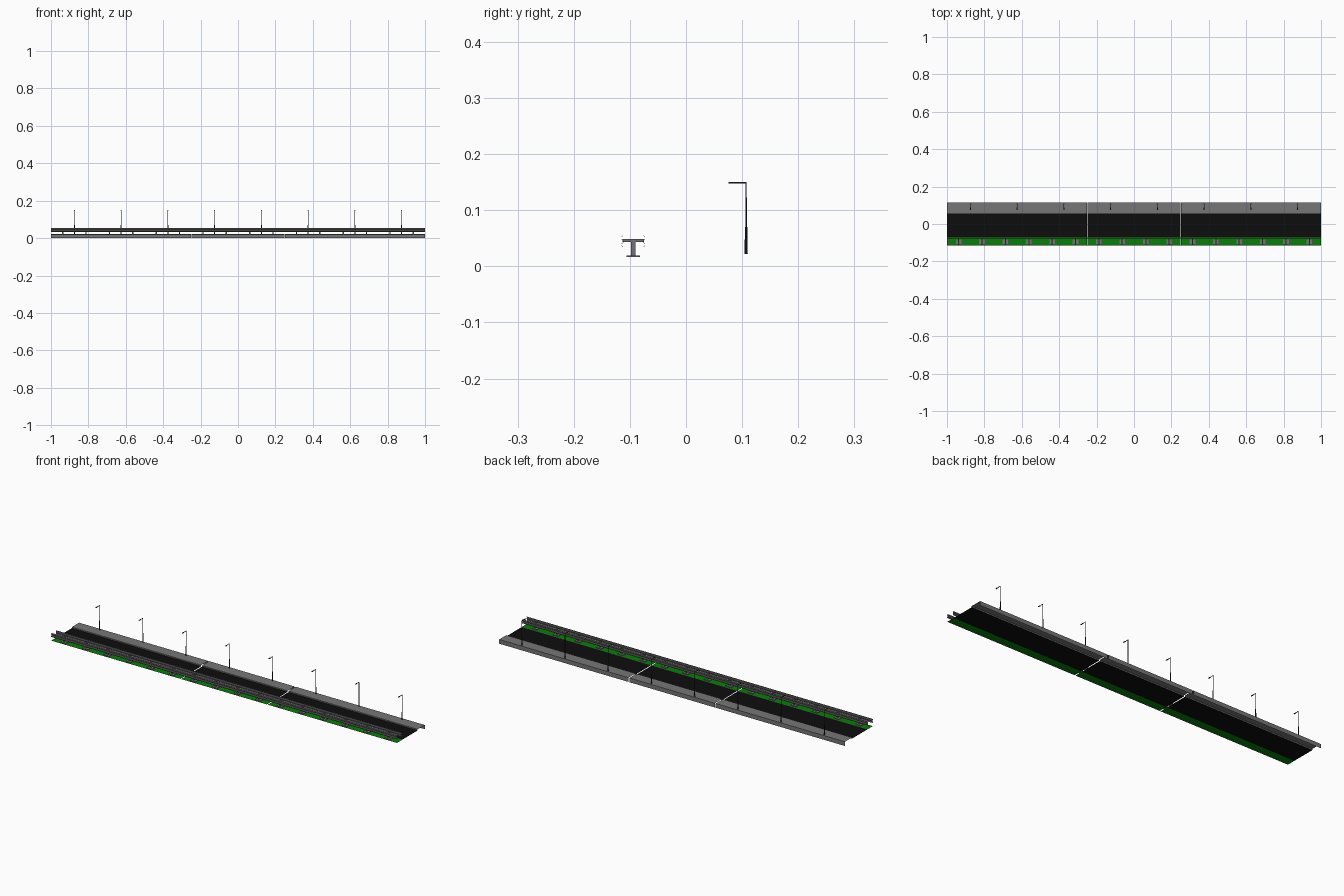
import bpy
import bmesh
from mathutils import Vector

cube = bpy.data.objects.get("Cube")
if cube:
    bpy.data.objects.remove(cube, do_unlink=True)


def material(name, r, g, b):
    m = bpy.data.materials.new(name)
    m.use_nodes = True
    m.diffuse_color = (r, g, b, 1)
    node = next(n for n in m.node_tree.nodes if n.type == "BSDF_PRINCIPLED")
    node.inputs["Base Color"].default_value = (r, g, b, 1)
    node.inputs["Roughness"].default_value = 0.8
    return m


ASPHALT = material("asphalt black", 0.004, 0.004, 0.004)
GRASS = material("grass green", 0.003, 0.2, 0.003)
CONCRETE = material("concrete grey", 0.18, 0.18, 0.18)
STEEL = material("steel grey", 0.17, 0.17, 0.17)
PLATE = material("plate grey", 0.2, 0.16, 0.2)
LAMP = material("lamp dark grey", 0.015, 0.018, 0.02)


def finish(name, bm, mat):
    mesh = bpy.data.meshes.new(name)
    bm.to_mesh(mesh)
    bm.free()
    mesh.materials.append(mat)
    obj = bpy.data.objects.new(name, mesh)
    bpy.context.collection.objects.link(obj)
    return obj


def strip(name, profile, x0, x1, mat, thickness=0):
    """Sweep an open (y, z) profile along x."""
    bm = bmesh.new()
    rows = [[bm.verts.new((x, y, z)) for y, z in profile] for x in (x0, x1)]
    for i in range(len(profile) - 1):
        bm.faces.new((rows[0][i], rows[1][i], rows[1][i + 1], rows[0][i + 1]))
    obj = finish(name, bm, mat)
    if thickness:
        mod = obj.modifiers.new("sheet", "SOLIDIFY")
        mod.thickness = thickness
        mod.offset = 0
    return obj


def add_box(bm, centre, size):
    verts = bmesh.ops.create_cube(bm, size=1)["verts"]
    for v in verts:
        v.co = Vector(a * s + c for a, s, c in zip(v.co, size, centre))


def add_tube(bm, x, y, z0, z1, r0, r1):
    verts = bmesh.ops.create_cone(bm, cap_ends=True, segments=8, radius1=r0,
                                  radius2=r1, depth=z1 - z0)["verts"]
    bmesh.ops.translate(bm, verts=verts, vec=(x, y, (z0 + z1) / 2))


# Deck sections, split by two expansion gaps
GROUND, KERB = 0.016, 0.022
GAP = 0.0025
joints = [-1, -0.25, 0.25, 1]
for a, b in zip(joints, joints[1:]):
    x0 = a + (GAP if a > -1 else 0)
    x1 = b - (GAP if b < 1 else 0)
    strip("road", [(-0.07, GROUND), (0.056, GROUND)], x0, x1, ASPHALT)
    strip("grass_verge", [(-0.115, GROUND), (-0.07, GROUND)], x0, x1, GRASS)
    strip("sidewalk", [(0.056, GROUND), (0.056, KERB), (0.115, KERB),
                       (0.115, 0)], x0, x1, CONCRETE)

# Corrugated guard rails, mirrored about the post line
MID = -0.094
wave = [(0.018, 0.034), (0.021, 0.037), (0.021, 0.040), (0.018, 0.043),
        (0.018, 0.046), (0.021, 0.049), (0.021, 0.052), (0.018, 0.055)]
for side, name in ((-1, "front_guard_rail"), (1, "back_guard_rail")):
    strip(name, [(MID + side * y, z) for y, z in wave], -1, 1, STEEL, 0.0008)

# Guard rail posts: base plate, H-section post and crossbar
for i in range(16):
    x = -0.9375 + 0.125 * i
    bm = bmesh.new()
    add_box(bm, (x, MID, 0.0178), (0.03, 0.024, 0.003))
    finish("post_base_plate", bm, PLATE)
    bm = bmesh.new()
    add_box(bm, (x, MID, 0.031), (0.002, 0.008, 0.026))
    for side in (-1, 1):
        add_box(bm, (x, MID + side * 0.0035, 0.031), (0.007, 0.0015, 0.026))
    add_box(bm, (x, MID, 0.0462), (0.006, 0.038, 0.006))
    finish("guard_rail_post", bm, STEEL)

# Street lamps along the sidewalk
for i in range(8):
    x, y = -0.875 + 0.25 * i, 0.107
    bm = bmesh.new()
    add_tube(bm, x, y, KERB, 0.025, 0.0032, 0.0028)
    add_tube(bm, x, y, 0.025, 0.07, 0.0024, 0.0022)
    add_tube(bm, x, y, 0.07, 0.149, 0.0014, 0.0012)
    add_box(bm, (x, 0.097, 0.149), (0.002, 0.022, 0.002))
    add_box(bm, (x, 0.082, 0.1488), (0.005, 0.013, 0.0024))
    finish("street_lamp", bm, LAMP)
